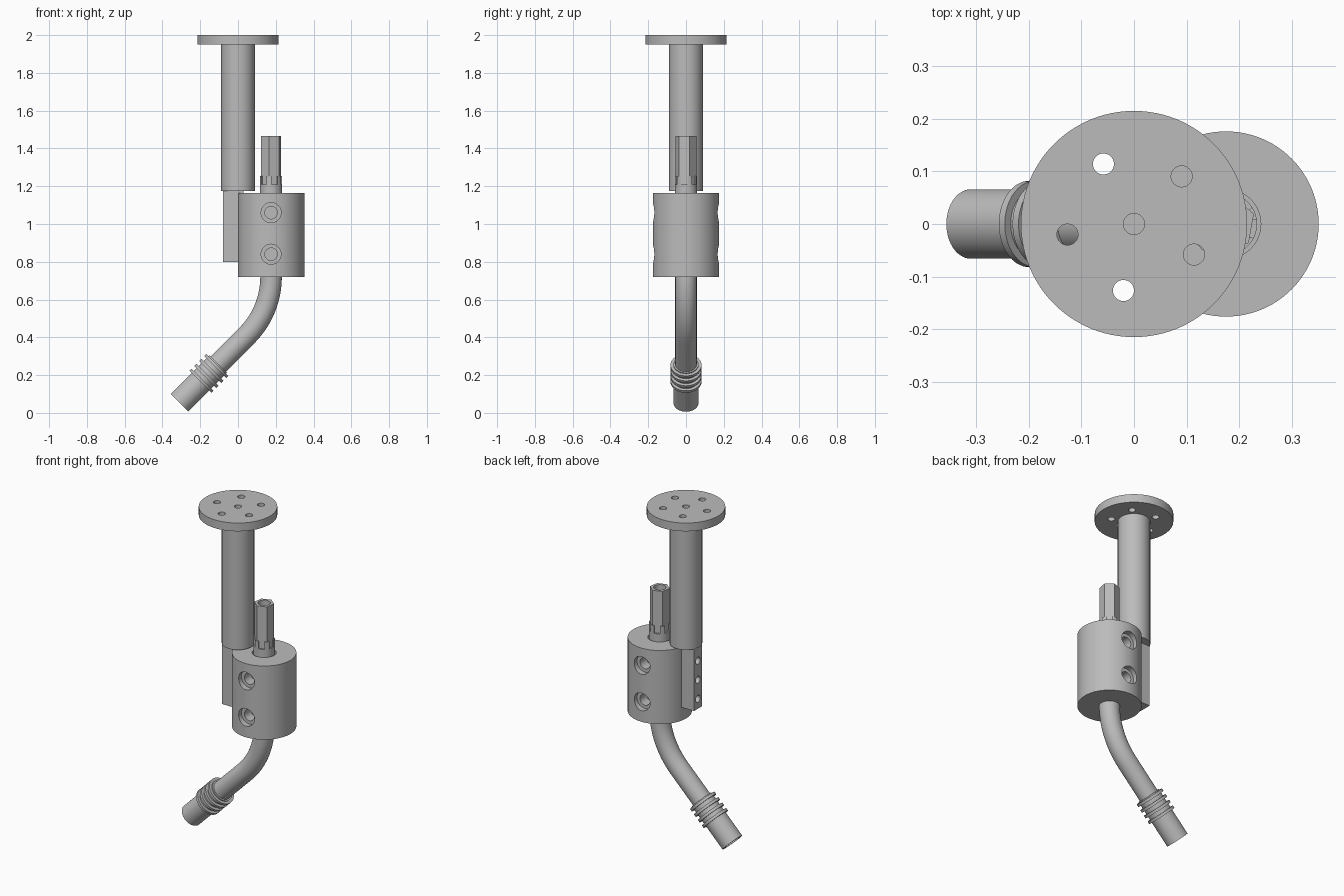
import bpy
from math import cos, sin, pi, radians
from mathutils import Matrix, Vector

if "Cube" in bpy.data.objects:
    bpy.data.objects.remove(bpy.data.objects["Cube"])

grey = bpy.data.materials.new("machined_grey")
grey.use_nodes = True
GREY = (0.5, 0.5, 0.5, 1)
grey.diffuse_color = GREY
grey.node_tree.nodes["Principled BSDF"].inputs["Base Color"].default_value = GREY


def finish(obj, name):
    obj.name = name
    obj.data.materials.clear()
    obj.data.materials.append(grey)
    bpy.ops.object.select_all(action="DESELECT")
    obj.select_set(True)
    bpy.context.view_layer.objects.active = obj
    bpy.ops.object.shade_smooth_by_angle(angle=radians(30))
    return obj


def rod(start, end, radius, sides=64, spin=0):
    """Cylinder or prism between two points."""
    a, b = Vector(start), Vector(end)
    bpy.ops.mesh.primitive_cylinder_add(vertices=sides, radius=radius, depth=(b - a).length)
    obj = bpy.context.object
    turn = Vector((0, 0, 1)).rotation_difference(b - a).to_matrix().to_4x4()
    obj.data.transform(Matrix.Translation((a + b) / 2) @ turn @ Matrix.Rotation(spin, 4, "Z"))
    return obj


def box(centre, size, spin=0):
    bpy.ops.mesh.primitive_cube_add(size=1)
    obj = bpy.context.object
    obj.data.transform(Matrix.Translation(centre) @ Matrix.Rotation(spin, 4, "Z")
                       @ Matrix.Diagonal((*size, 1)))
    return obj


def cut(obj, cutters):
    """Subtract each cutter and throw it away."""
    for cutter in cutters:
        mod = obj.modifiers.new("cut", "BOOLEAN")
        mod.operation, mod.solver, mod.object = "DIFFERENCE", "EXACT", cutter
        bpy.ops.object.select_all(action="DESELECT")
        bpy.context.view_layer.objects.active = obj
        obj.select_set(True)
        bpy.ops.object.modifier_apply(modifier=mod.name)
        bpy.data.objects.remove(cutter)
    return obj


def sweep(name, rings, sides=48):
    """Tube skin through (centre, tilt, radius) rings lying across the xz plane, ends capped."""
    verts, faces = [], []
    for centre, tilt, radius in rings:
        across = Vector((cos(tilt), 0, -sin(tilt)))
        for k in range(sides):
            t = 2 * pi * k / sides
            verts.append(Vector(centre) + radius * (cos(t) * across + sin(t) * Vector((0, 1, 0))))
    for i in range(len(rings) - 1):
        for k in range(sides):
            n = (k + 1) % sides
            faces.append((i * sides + k, i * sides + n, (i + 1) * sides + n, (i + 1) * sides + k))
    last = (len(rings) - 1) * sides
    faces.append(tuple(reversed(range(sides))))
    faces.append(tuple(range(last, last + sides)))
    mesh = bpy.data.meshes.new(name)
    mesh.from_pydata(verts, [], faces)
    obj = bpy.data.objects.new(name, mesh)
    bpy.context.collection.objects.link(obj)
    return finish(obj, name)


# Mounting flange with five bolt holes and a centre hole
flange = rod((0, 0, 1.95), (0, 0, 2), 0.215, 96)
spots = [(0, 0)]
for i in range(5):
    angle = radians(45 + 72 * i)
    spots.append((0.128 * cos(angle), 0.128 * sin(angle)))
cut(flange, [rod((x, y, 1.9), (x, y, 2.1), 0.02, 32) for x, y in spots])
finish(flange, "mounting_flange")

# Column
finish(rod((0, 0, 1.175), (0, 0, 1.95), 0.089), "column")

# Bracket plate with a row of blind screw holes
bracket = box((-0.025, 0, 0.99), (0.11, 0.076, 0.38))
cut(bracket, [rod((-0.12, 0, z), (-0.03, 0, z), 0.021, 32) for z in (0.86, 0.975, 1.09)])
finish(bracket, "bracket")

# Clamp body with counterbored screw holes on both sides and a top bore
CX = 0.175
clamp = rod((CX, 0, 0.72), (CX, 0, 1.165), 0.176, 96)
cutters = [rod((CX, 0, 1.13), (CX, 0, 1.2), 0.066)]
for side in (-1, 1):
    for z in (0.84, 1.06):
        cutters.append(rod((CX, side * 0.142, z), (CX, side * 0.25, z), 0.053, 48))
        cutters.append(rod((CX, side * 0.08, z), (CX, side * 0.2, z), 0.033, 48))
cut(clamp, cutters)
finish(clamp, "clamp_body")

# Collar with six notches facing the hexagon flats
SPIN = radians(20)
collar = rod((CX, 0, 1.13), (CX, 0, 1.255), 0.059)
notches = []
for i in range(6):
    a = SPIN + radians(30 + 60 * i)
    notches.append(box((CX + 0.068 * cos(a), 0.068 * sin(a), 1.25), (0.04, 0.034, 0.08), a))
cut(collar, notches)
finish(collar, "fitting_collar")

# Hollow hexagonal connector
hexagon = rod((CX, 0, 1.2), (CX, 0, 1.465), 0.056, 6, SPIN - pi / 2)
cut(hexagon, [rod((CX, 0, 1.36), (CX, 0, 1.5), 0.034, 32)])
finish(hexagon, "hex_connector")

# Bent neck: an eighth turn, then straight at 45 degrees
TIP = Vector((-0.31, 0, 0.053))
AXIS = Vector((1, 0, 1)).normalized()
BEND = 0.44
path = [(TIP + AXIS * 0.2, pi / 4, 0.057)]
for i in range(17):
    t = pi / 4 * (1 - i / 16)
    path.append(((CX - BEND + BEND * cos(t), 0, 0.72 - BEND * sin(t)), t, 0.057))
path.append(((CX, 0, 0.74), 0, 0.057))
sweep("bent_neck", path)

# Nozzle with an open end
nozzle = rod(TIP, TIP + AXIS * 0.29, 0.066)
cut(nozzle, [rod(TIP - AXIS * 0.05, TIP + AXIS * 0.1, 0.05, 48)])
finish(nozzle, "nozzle")

# Cooling rings
for i in range(4):
    foot = TIP + AXIS * (0.157 + 0.037 * i)
    finish(rod(foot, foot + AXIS * 0.016, 0.082), f"cooling_ring_{i + 1}")
